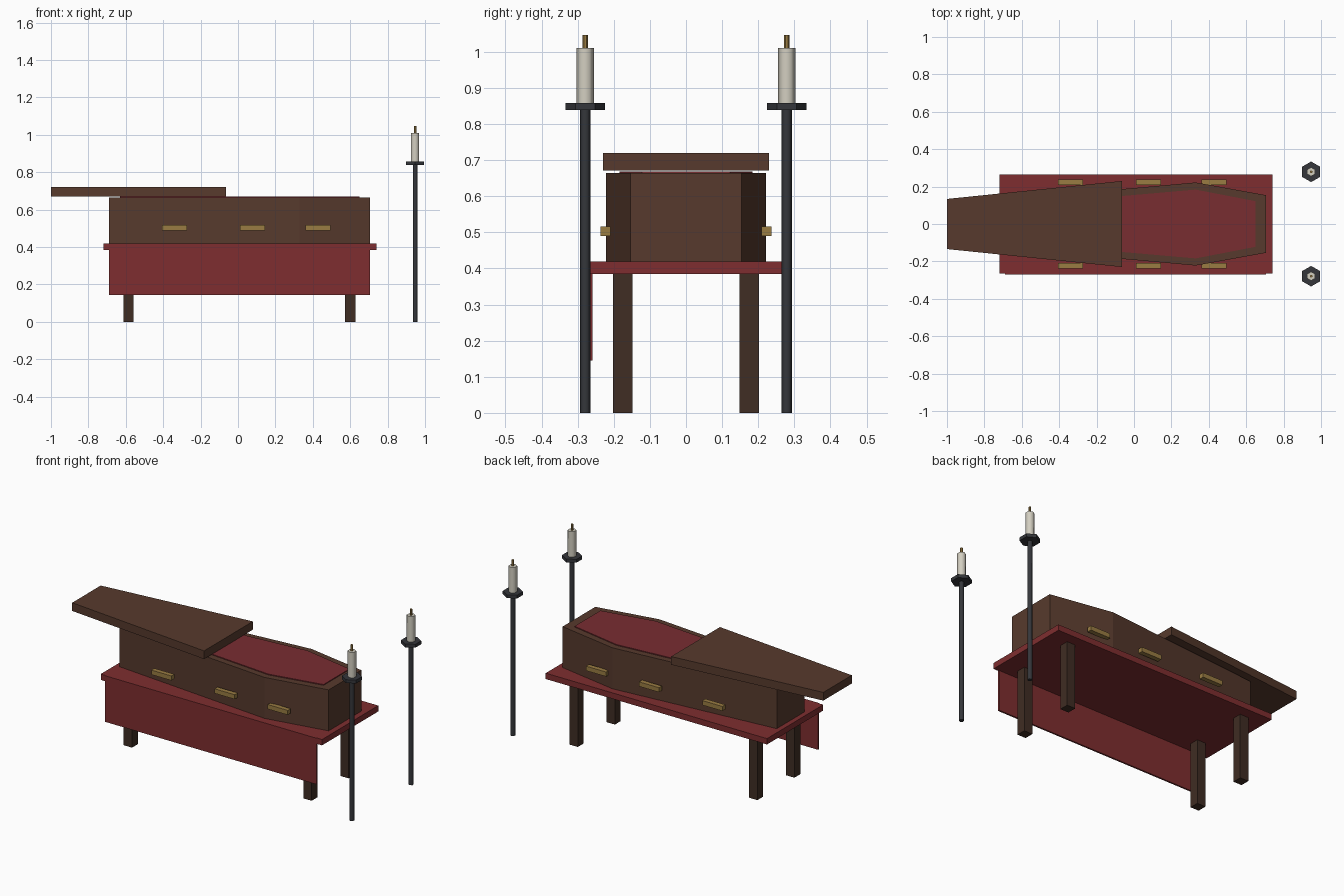
import bpy, bmesh, math

cube = bpy.data.objects.get("Cube")
if cube:
    bpy.data.objects.remove(cube, do_unlink=True)


def material(name, rgb):
    m = bpy.data.materials.new(name)
    m.use_nodes = True
    m.diffuse_color = (*rgb, 1)
    m.node_tree.nodes["Principled BSDF"].inputs["Base Color"].default_value = (*rgb, 1)
    return m


wood = material("coffin_brown", (0.095, 0.042, 0.026))
dark_wood = material("leg_brown", (0.05, 0.026, 0.017))
red = material("cloth_red", (0.21, 0.027, 0.029))
lining_red = material("lining_red", (0.19, 0.026, 0.031))
brass = material("brass", (0.32, 0.2, 0.055))
iron = material("dark_iron", (0.035, 0.037, 0.043))
wax = material("candle_wax", (0.65, 0.62, 0.53))


def finish(name, bm, mat):
    bmesh.ops.recalc_face_normals(bm, faces=bm.faces)
    mesh = bpy.data.meshes.new(name)
    bm.to_mesh(mesh)
    bm.free()
    mesh.materials.append(mat)
    ob = bpy.data.objects.new(name, mesh)
    bpy.context.collection.objects.link(ob)
    return ob


def prism(name, half, z0, z1, mat):
    """Extrude an outline mirrored across y from (x, half width) pairs."""
    outline = half + [(x, -y) for x, y in reversed(half)]
    bm = bmesh.new()
    face = bm.faces.new([bm.verts.new((x, y, z0)) for x, y in outline])
    top = bmesh.ops.extrude_face_region(bm, geom=[face])["geom"]
    verts = [v for v in top if isinstance(v, bmesh.types.BMVert)]
    bmesh.ops.translate(bm, verts=verts, vec=(0, 0, z1 - z0))
    return finish(name, bm, mat)


def box(name, center, size, mat):
    bm = bmesh.new()
    bmesh.ops.create_cube(bm, size=1)
    bmesh.ops.scale(bm, verts=bm.verts, vec=size)
    bmesh.ops.translate(bm, verts=bm.verts, vec=center)
    return finish(name, bm, mat)


def hexagon(name, x, y, r, z0, z1, mat, smooth=False):
    bm = bmesh.new()
    bmesh.ops.create_cone(bm, cap_ends=True, segments=6, radius1=r, radius2=r, depth=z1 - z0)
    for v in bm.verts:  # corners point along y
        a = math.atan2(v.co.y, v.co.x)
        k = round(a / (math.pi / 3) - 0.5 if abs(math.sin(3 * a)) > 0.5 else a / (math.pi / 3))
        a = k * math.pi / 3 + math.pi / 6
        v.co.x, v.co.y = r * math.cos(a), r * math.sin(a)
    bmesh.ops.translate(bm, verts=bm.verts, vec=(x, y, (z0 + z1) / 2))
    ob = finish(name, bm, mat)
    if smooth:
        bpy.ops.object.select_all(action="DESELECT")
        ob.select_set(True)
        bpy.context.view_layer.objects.active = ob
        bpy.ops.object.shade_smooth_by_angle(angle=math.radians(65))
    return ob


# Table with four legs and a cloth hanging down the front
box("table_top", (0.01, 0, 0.402), (1.46, 0.53, 0.035), red)
box("front_cloth", (0.008, -0.264, 0.282), (1.394, 0.01, 0.275), red)
for end, x in (("right", -0.585), ("left", 0.6)):
    for side, y in (("front", -0.175), ("back", 0.175)):
        box(f"{side}_{end}_leg", (x, y, 0.193), (0.055, 0.055, 0.386), dark_wood)

# Coffin, lining and the lid slid toward the foot
prism("coffin_body", [(-0.69, 0.13), (0.33, 0.222), (0.706, 0.154)], 0.419, 0.664, wood)
prism("coffin_lining", [(-0.632, 0.1), (0.33, 0.184), (0.65, 0.122)], 0.655, 0.669, lining_red)
prism("coffin_lid", [(-1.0, 0.134), (-0.063, 0.23)], 0.671, 0.72, wood)

# Three handles along each side
for side, y in (("front", -0.223), ("back", 0.223)):
    for i, x in enumerate((-0.34, 0.078, 0.428)):
        box(f"{side}_handle_{i + 1}", (x, y, 0.503), (0.132, 0.028, 0.027), brass)

# Two candle stands at the head
for side, y in (("front", -0.279), ("back", 0.279)):
    hexagon(f"{side}_stand_pole", 0.947, y, 0.014, 0, 0.84, iron, True)
    hexagon(f"{side}_drip_plate", 0.947, y, 0.055, 0.838, 0.858, iron)
    hexagon(f"{side}_candle", 0.947, y, 0.024, 0.857, 1.01, wax, True)
    hexagon(f"{side}_wick", 0.947, y, 0.007, 1.009, 1.046, brass)
